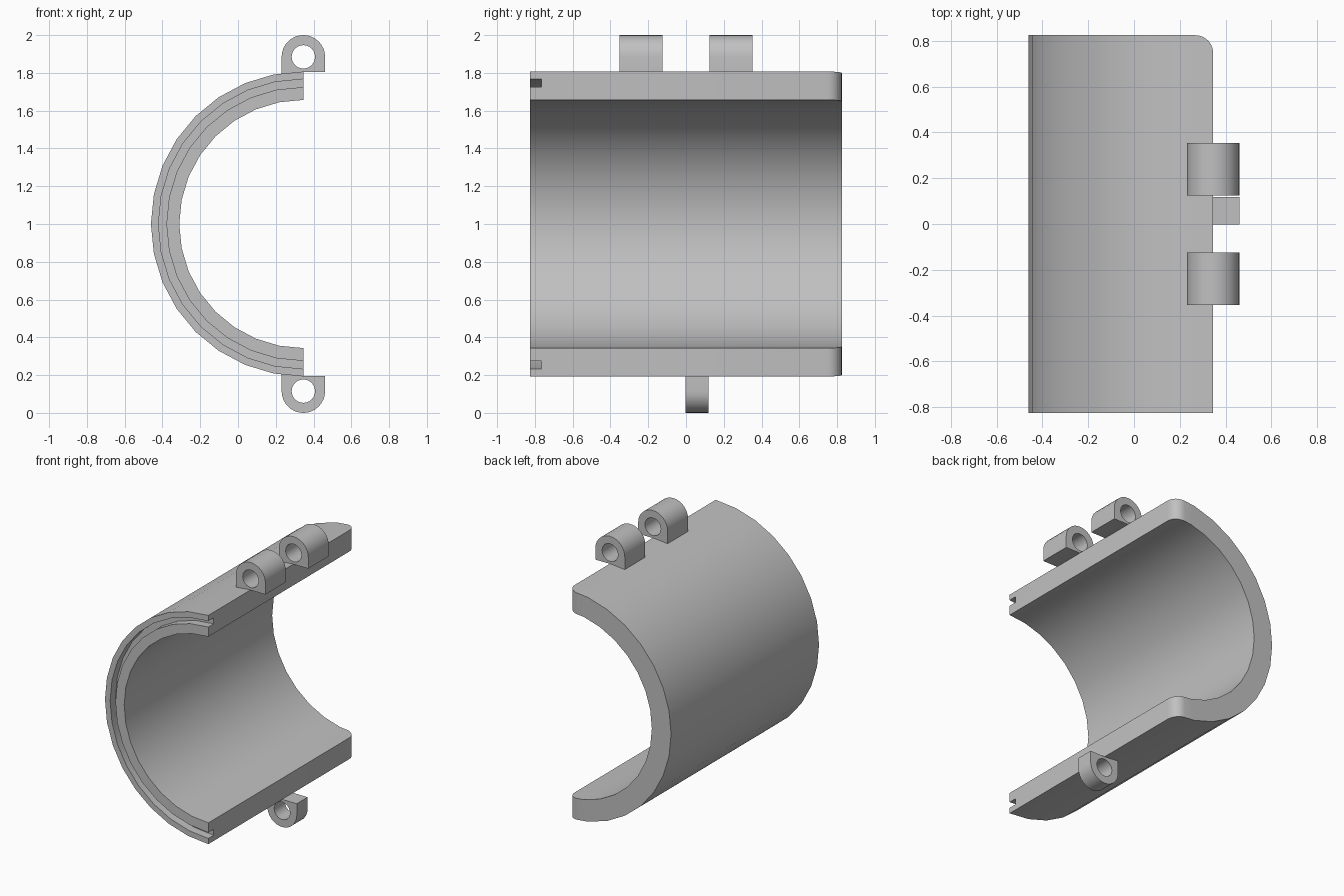
import bpy, bmesh
from math import sin, cos, pi

if "Cube" in bpy.data.objects:
    bpy.data.objects.remove(bpy.data.objects["Cube"])

CX, CZ = 0.346, 1.0          # axis of the half pipe
R_IN, R_OUT = 0.657, 0.807
HALF = 0.825                 # half length along y
STEPS = 16

grey = bpy.data.materials.new("plain grey")
grey.use_nodes = True
colour = (0.53, 0.53, 0.53, 1)
grey.diffuse_color = colour
grey.node_tree.nodes["Principled BSDF"].inputs["Base Color"].default_value = colour


def finish(bm, name):
    bmesh.ops.recalc_face_normals(bm, faces=bm.faces)
    mesh = bpy.data.meshes.new(name)
    bm.to_mesh(mesh)
    bm.free()
    mesh.materials.append(grey)
    obj = bpy.data.objects.new(name, mesh)
    bpy.context.collection.objects.link(obj)
    bpy.ops.object.select_all(action='DESELECT')
    obj.select_set(True)
    bpy.context.view_layer.objects.active = obj
    bpy.ops.object.shade_smooth_by_angle(angle=pi / 6)
    return obj


# Half pipe: wall section (radius, y) with a groove in the front end, swept half a turn
def half_shell():
    groove_in, groove_out, groove_y = 0.725, 0.767, -HALF + 0.06
    section = [(R_IN, HALF), (R_IN, -HALF), (groove_in, -HALF), (groove_in, groove_y),
               (groove_out, groove_y), (groove_out, -HALF), (R_OUT, -HALF), (R_OUT, HALF)]
    bm = bmesh.new()
    rings = []
    for i in range(STEPS + 1):
        a = pi / 2 + pi * i / STEPS
        rings.append([bm.verts.new((CX + r * cos(a), y, CZ + r * sin(a))) for r, y in section])
    n = len(section)
    for a, b in zip(rings, rings[1:]):
        for j in range(n):
            k = (j + 1) % n
            bm.faces.new((a[j], a[k], b[k], b[j]))
    bm.faces.new(rings[0])
    bm.faces.new(rings[-1])
    bmesh.ops.recalc_face_normals(bm, faces=bm.faces)
    # Rounded back corners of the two straight edges
    corners = [bm.edges.get((ring[0], ring[-1])) for ring in (rings[0], rings[-1])]
    bmesh.ops.bevel(bm, geom=corners, offset=0.077, segments=6, profile=0.5, affect='EDGES')
    return finish(bm, "half_shell")


# Hinge lug: rounded block with a pin hole; side is 1 on top, -1 underneath
def hinge_lug(name, y0, y1, side):
    r, hole = 0.115, 0.062
    outer = [(r * cos(pi * i / 16), r * sin(pi * i / 16)) for i in range(17)]
    outer += [(-r, -0.1), (-0.01, -0.08), (r, -0.08)]
    inner = [(hole * cos(pi * i / 12), hole * sin(pi * i / 12)) for i in range(24)]
    bm = bmesh.new()
    edges = []
    for loop in (outer, inner):
        vs = [bm.verts.new((CX + x, y0, CZ + side * (1 - r + z))) for x, z in loop]
        edges += [bm.edges.new((vs[i - 1], vs[i])) for i in range(len(vs))]
    bmesh.ops.triangle_fill(bm, edges=edges, use_beauty=True)
    cap = bmesh.ops.extrude_face_region(bm, geom=bm.faces[:], use_keep_orig=True)
    moved = [g for g in cap["geom"] if isinstance(g, bmesh.types.BMVert)]
    bmesh.ops.translate(bm, verts=moved, vec=(0, y1 - y0, 0))
    return finish(bm, name)


half_shell()
hinge_lug("top_front_lug", -0.353, -0.125, 1)
hinge_lug("top_back_lug", 0.125, 0.353, 1)
hinge_lug("bottom_lug", -0.003, 0.118, -1)
